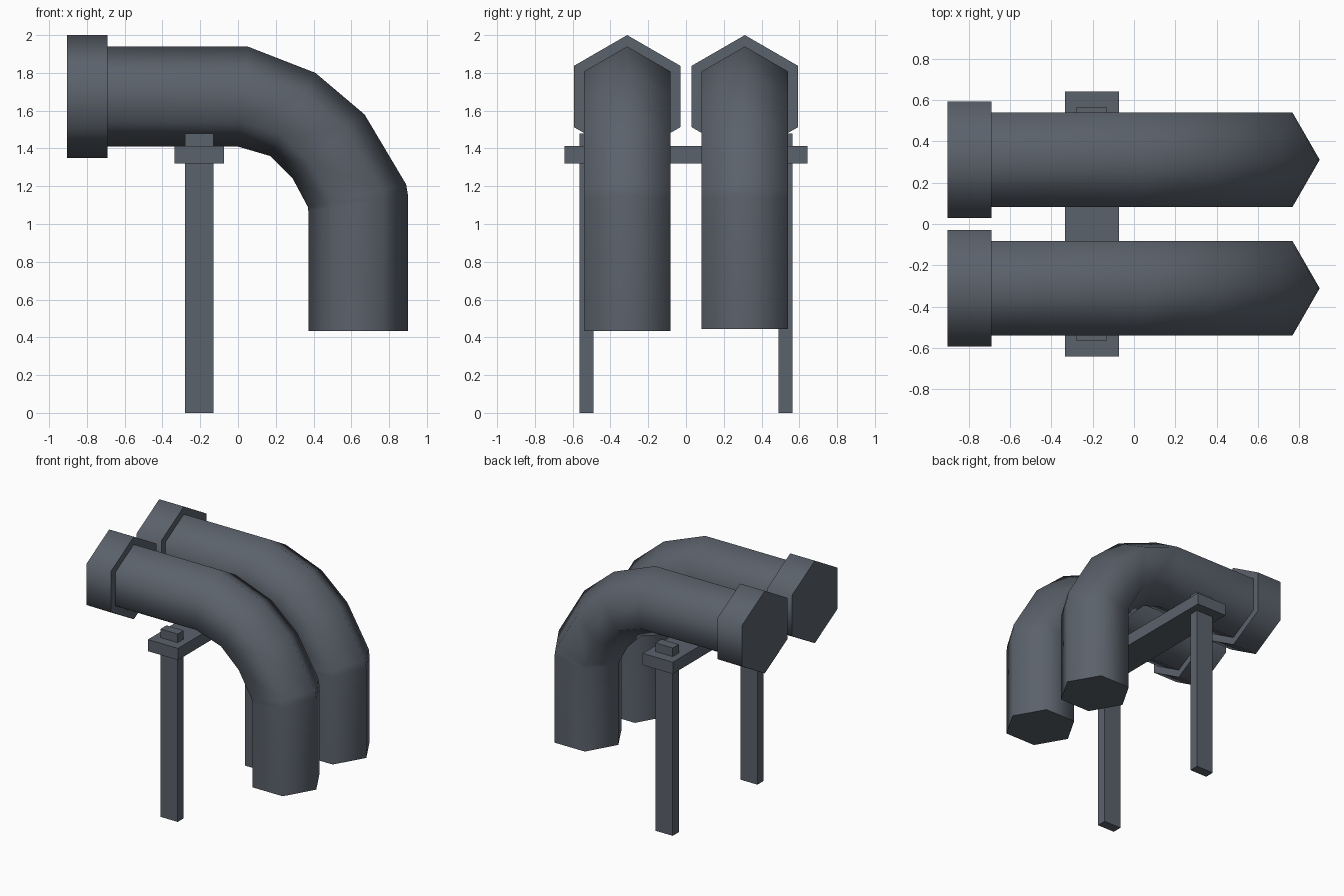
import bpy, bmesh, math

if "Cube" in bpy.data.objects:
    bpy.data.objects.remove(bpy.data.objects["Cube"])

metal = bpy.data.materials.new("dark grey metal")
metal.diffuse_color = (0.105, 0.122, 0.148, 1)
metal.use_nodes = True
metal.node_tree.nodes["Principled BSDF"].inputs["Base Color"].default_value = metal.diffuse_color


def loft(name, rings, y0, smooth=True):
    """Hexagonal tube through rings, each given as (outer xz, inner xz)."""
    bm = bmesh.new()
    loops = []
    for (ox, oz), (ix, iz) in rings:
        half = math.hypot(ox - ix, oz - iz) / 2 * math.cos(math.pi / 6)
        half = min(half, 0.23) if half < 0.24 else half
        if half < 0.24:
            half = 0.229
        loop = []
        for t, s in ((1, 0), (.75, 1), (.25, 1), (0, 0), (.25, -1), (.75, -1)):
            loop.append(bm.verts.new((ix + (ox - ix) * t, y0 + s * half, iz + (oz - iz) * t)))
        loops.append(loop)
    for a, b in zip(loops, loops[1:]):
        for i in range(6):
            j = (i + 1) % 6
            bm.faces.new((a[i], a[j], b[j], b[i]))
    bm.faces.new(loops[0])
    bm.faces.new(loops[-1])
    bmesh.ops.recalc_face_normals(bm, faces=bm.faces[:])
    return finish(name, bm, smooth)


def box(name, lo, hi):
    bm = bmesh.new()
    bmesh.ops.create_cube(bm, size=1)
    for v in bm.verts:
        v.co = [(lo[k] + hi[k]) / 2 + v.co[k] * (hi[k] - lo[k]) for k in range(3)]
    return finish(name, bm, False)


def finish(name, bm, smooth):
    mesh = bpy.data.meshes.new(name)
    bm.to_mesh(mesh)
    bm.free()
    mesh.materials.append(metal)
    ob = bpy.data.objects.new(name, mesh)
    bpy.context.collection.objects.link(ob)
    if smooth:
        bpy.ops.object.select_all(action='DESELECT')
        ob.select_set(True)
        bpy.context.view_layer.objects.active = ob
        bpy.ops.object.shade_smooth_by_angle(angle=math.radians(66))
    return ob


for side, label, end in ((-1, "front", 0.433), (1, "back", 0.445)):
    y = side * 0.3115
    # bent pipe: straight run, elbow, downward run
    loft(label + "_pipe", [
        ((-0.75, 1.94), (-0.75, 1.41)),
        ((0.05, 1.94), (0.0, 1.41)),
        ((0.41, 1.80), (0.17, 1.36)),
        ((0.67, 1.58), (0.29, 1.24)),
        ((0.89, 1.21), (0.37, 1.09)),
        ((0.90, 1.15), (0.372, 1.07)),
        ((0.90, end), (0.372, end)),
    ], y)
    # wide collar on the inlet end
    loft(label + "_collar", [
        ((-0.905, 2.0), (-0.905, 1.35)),
        ((-0.69, 2.0), (-0.69, 1.35)),
    ], y)
    # support leg, poking through the crossbar
    ys = sorted((side * 0.49, side * 0.565))
    box(label + "_leg", (-0.28, ys[0], 0), (-0.13, ys[1], 1.48))

# crossbar carrying both pipes
box("crossbar", (-0.335, -0.643, 1.32), (-0.073, 0.643, 1.412))
